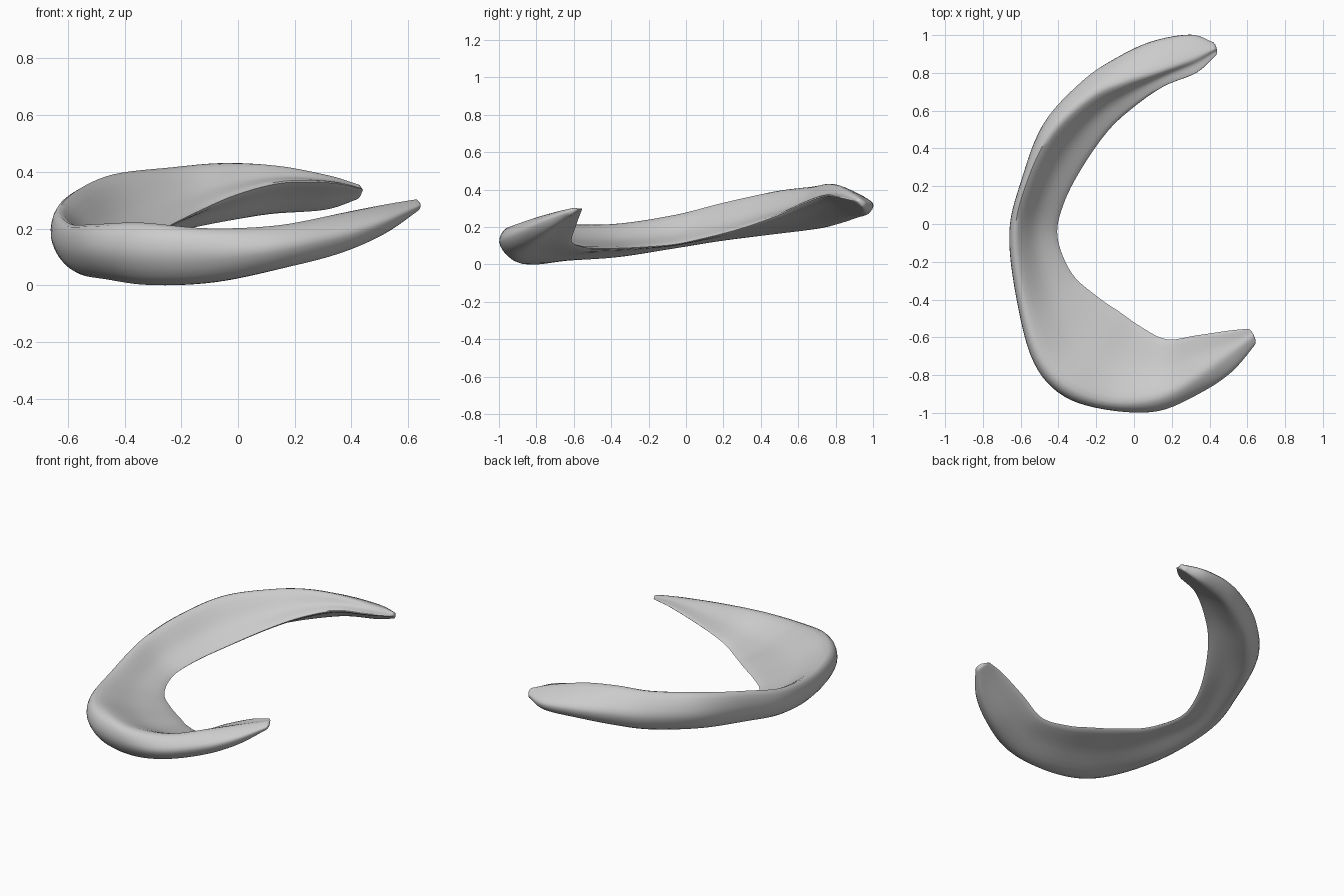
import bpy, bmesh, math
from mathutils import Vector

cube = bpy.data.objects.get("Cube")
if cube:
    bpy.data.objects.remove(cube, do_unlink=True)

STEPS_ALONG = 6    # rings between two stations
STEPS_AROUND = 5   # points between two section corners

# Stations from the back horn round to the front horn:
# outer x, y | inner edge x, y, z | ridge inset, ridge height, bottom height
STATIONS = [
    (.41, .965, .43, .89, .34, .5, .355, .3),
    (.3, 1, .33, .8, .36, .55, .385, .265),
    (.1, .965, .16, .73, .36, .6, .42, .25),
    (-.09, .88, 0, .62, .32, .45, .43, .22),
    (-.27, .76, -.14, .49, .26, .3, .415, .19),
    (-.48, .53, -.28, .29, .19, .2, .39, .165),
    (-.6, .22, -.375, .1, .14, .12, .33, .13),
    (-.66, -.05, -.405, -.07, .105, .12, .265, .09),
    (-.62, -.4, -.33, -.26, .09, .1, .215, .04),
    (-.53, -.73, -.2, -.38, .085, .1, .215, .02),
    (-.37, -.91, -.07, -.47, .085, .1, .22, 0),
    (-.12, -.985, .03, -.54, .09, .1, .2, .01),
    (.13, -.99, .17, -.61, .12, .2, .21, .055),
    (.36, -.89, .33, -.59, .2, .3, .25, .11),
    (.52, -.78, .5, -.565, .27, .4, .28, .18),
    (.64, -.64, .6, -.555, .295, .4, .3, .26),
]


def spline(a, b, c, d, t):
    """Smooth curve from b to c, with a and d as neighbours."""
    return (b * 2 + (c - a) * t + (a * 2 - b * 5 + c * 4 - d) * t * t
            + (b * 3 - a - c * 3 + d) * t ** 3) / 2


def station_at(u):
    """Interpolated station values at a fractional position."""
    last = len(STATIONS) - 1
    i = min(int(u), last - 1)
    rows = [STATIONS[max(0, min(last, i + k))] for k in (-1, 0, 1, 2)]
    return [spline(*column, u - i) for column in zip(*rows)]


def section(values):
    """Closed wedge: thin inner edge, hollow top, bulging outer wall."""
    ox, oy, ix, iy, iz, inset, ridge_z, bottom_z = values
    inner = Vector((ix, iy, iz))

    def across(f, z):
        return Vector((ox + (ix - ox) * f, oy + (iy - oy) * f, z))

    ridge = across(inset, ridge_z)
    outer = across(0, (ridge_z + bottom_z) / 2)
    bottom = across(.2, bottom_z)
    hollow = ridge.lerp(inner, .5)
    hollow.z -= .12 * max(0, ridge_z - iz)
    under = bottom.lerp(inner, .55)
    corners = [inner, hollow, ridge, outer, bottom, under]
    n = len(corners)
    return [spline(*(corners[(i + k) % n] for k in (-1, 0, 1, 2)), s / STEPS_AROUND)
            for i in range(n) for s in range(STEPS_AROUND)]


# Curved wedge body lofted through the sections
bm = bmesh.new()
count = (len(STATIONS) - 1) * STEPS_ALONG
rings = [[bm.verts.new(p) for p in section(station_at(j / STEPS_ALONG))]
         for j in range(count + 1)]
size = len(rings[0])
for a, b in zip(rings, rings[1:]):
    for k in range(size):
        m = (k + 1) % size
        bm.faces.new((a[k], a[m], b[m], b[k]))

# Rounded horn tips
for ring, neighbour in ((rings[0], rings[1]), (rings[-1], rings[-2])):
    centre = sum((v.co for v in ring), Vector()) / size
    before = sum((v.co for v in neighbour), Vector()) / size
    direction = (centre - before).normalized()
    previous = ring
    for angle in (30, 60):
        t = math.radians(angle)
        cap = [bm.verts.new(centre + (v.co - centre) * math.cos(t)
                            + direction * .018 * math.sin(t)) for v in ring]
        for k in range(size):
            m = (k + 1) % size
            bm.faces.new((previous[k], previous[m], cap[m], cap[k]))
        previous = cap
    tip = bm.verts.new(centre + direction * .018)
    for k in range(size):
        bm.faces.new((previous[k], previous[(k + 1) % size], tip))

# Rest on the ground
low = min(v.co.z for v in bm.verts)
for v in bm.verts:
    v.co.z -= low
bmesh.ops.recalc_face_normals(bm, faces=bm.faces)

mesh = bpy.data.meshes.new("crescent_wedge")
bm.to_mesh(mesh)
bm.free()
body = bpy.data.objects.new("crescent_wedge", mesh)
bpy.context.collection.objects.link(body)

# Plain light grey
grey = bpy.data.materials.new("light_grey")
grey.use_nodes = True
colour = (.6, .6, .6, 1)
grey.diffuse_color = colour
grey.node_tree.nodes["Principled BSDF"].inputs["Base Color"].default_value = colour
mesh.materials.append(grey)

bpy.context.view_layer.objects.active = body
body.select_set(True)
bpy.ops.object.shade_smooth_by_angle(angle=math.radians(50))
